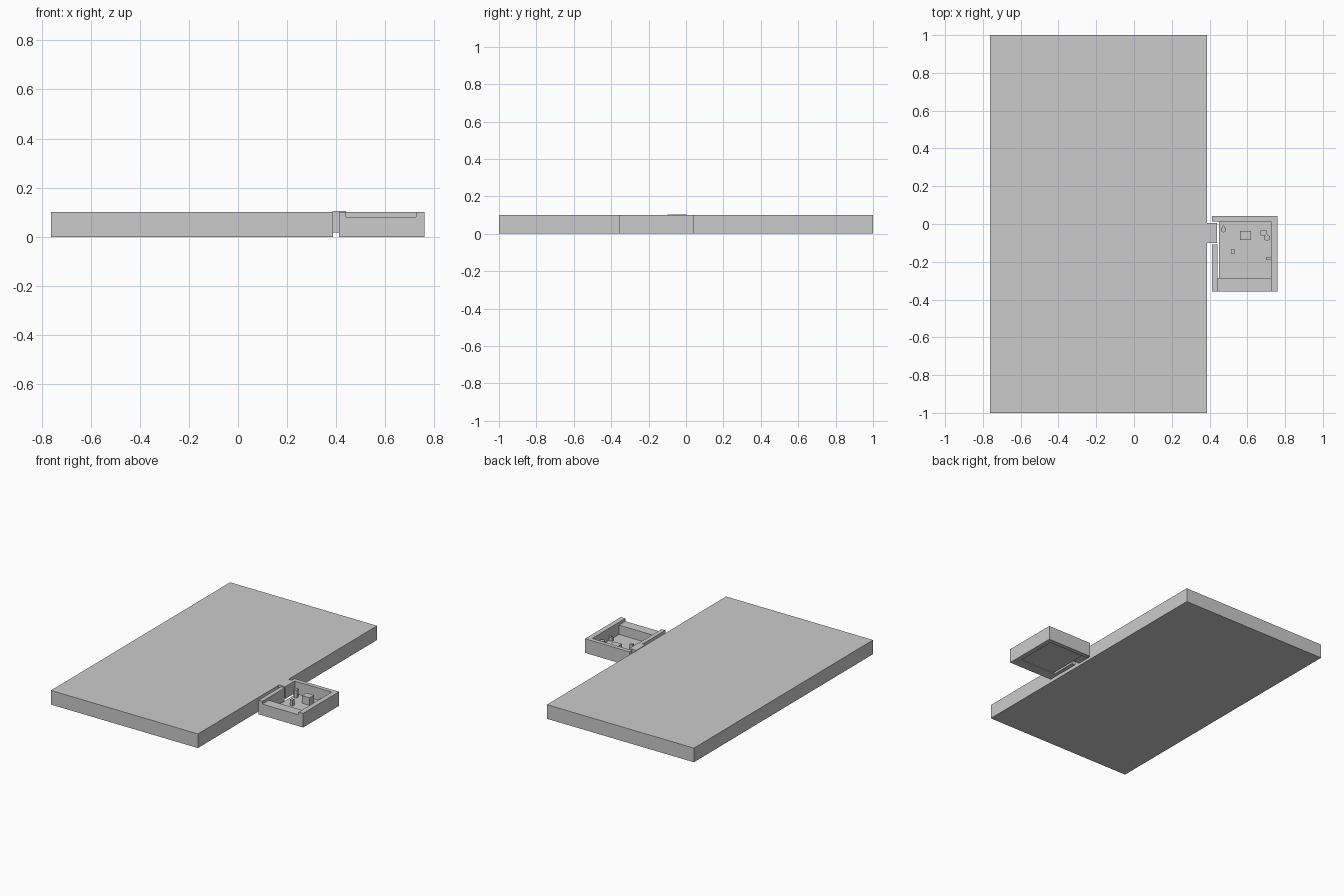
import bpy, bmesh
from mathutils import Vector

if "Cube" in bpy.data.objects:
    bpy.data.objects.remove(bpy.data.objects["Cube"])


def box(name, x, y, z):
    """Box from (min, max) pairs on each axis."""
    bm = bmesh.new()
    bmesh.ops.create_cube(bm, size=1)
    lo = Vector((x[0], y[0], z[0]))
    hi = Vector((x[1], y[1], z[1]))
    for v in bm.verts:
        v.co = Vector(lo[i] + (v.co[i] + .5) * (hi[i] - lo[i]) for i in range(3))
    return finish(name, bm)


def prism(name, pts, z0, z1):
    """Extrude a plan outline upwards."""
    bm = bmesh.new()
    f = bm.faces.new([bm.verts.new((px, py, z0)) for px, py in pts])
    ext = bmesh.ops.extrude_face_region(bm, geom=[f])
    bmesh.ops.translate(bm, vec=(0, 0, z1 - z0),
                        verts=[g for g in ext["geom"] if isinstance(g, bmesh.types.BMVert)])
    bmesh.ops.recalc_face_normals(bm, faces=bm.faces)
    return finish(name, bm)


def post(name, x, y, r, z0, z1, sides=6):
    """Low-sided round post."""
    bm = bmesh.new()
    bmesh.ops.create_cone(bm, cap_ends=True, segments=sides, radius1=r, radius2=r, depth=z1 - z0)
    bmesh.ops.translate(bm, vec=(x, y, (z0 + z1) / 2), verts=bm.verts)
    return finish(name, bm)


def finish(name, bm):
    me = bpy.data.meshes.new(name)
    bm.to_mesh(me)
    bm.free()
    ob = bpy.data.objects.new(name, me)
    bpy.context.collection.objects.link(ob)
    return ob


# Large main slab
box("main_slab", (-.762, .387), (-1, 1), (0, .1))

# Walkway joining slab to the tray
box("walkway", (.385, .44), (-.1, .006), (.018, .104))

# Tray walls: U-shaped rim, lower front sill, short left wall beside the walkway
prism("rim_wall", [(.412, .042), (.76, .042), (.76, -.358), (.725, -.358),
                   (.725, .012), (.412, .012)], 0, .1)
box("left_wall", (.412, .441), (-.358, -.108), (0, .1))
box("front_sill", (.441, .725), (-.358, -.287), (0, .08))

# Tray floor, leaving a narrow gap by the left wall
box("tray_floor", (.45, .725), (-.287, .012), (.006, .014))

# Furniture on the floor
box("table", (.56, .62), (-.085, -.036), (.006, .068))
box("stool", (.514, .535), (-.156, -.136), (.006, .055))
post("round_post", .474, -.03, .015, .006, .065)
post("knob", .474, -.014, .006, .006, .065)
prism("cabinet", [(.67, -.035), (.705, -.035), (.705, -.06), (.67, -.06)], .006, .06)
post("side_post", .704, -.073, .017, .006, .06)
box("wall_block", (.699, .725), (-.19, -.174), (.006, .04))
